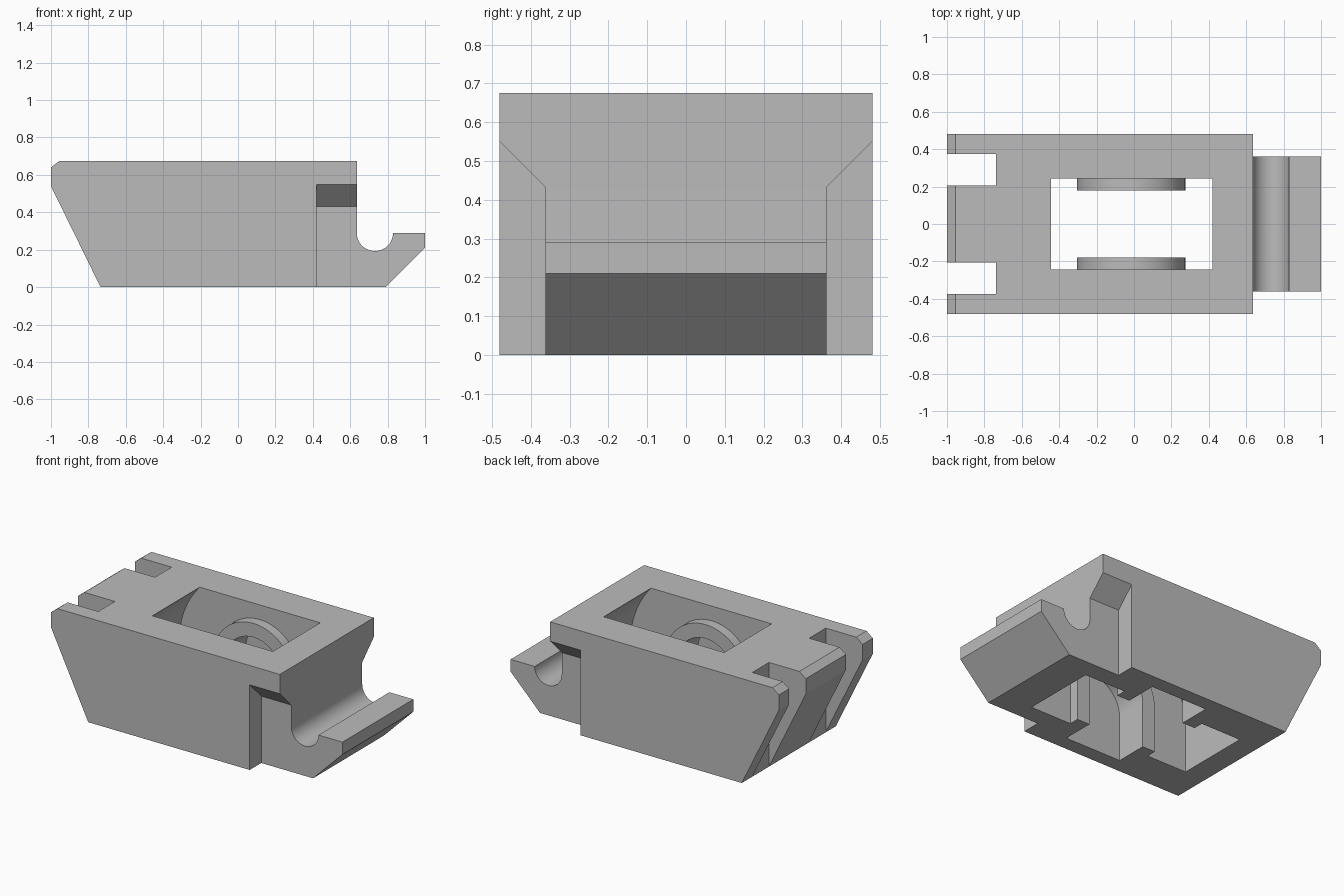
import bpy, bmesh, math
from mathutils import Vector

old = bpy.data.objects.get("Cube")
if old:
    bpy.data.objects.remove(old, do_unlink=True)

grey = bpy.data.materials.new("plain grey")
grey.use_nodes = True
colour = (0.5, 0.5, 0.5, 1)
grey.diffuse_color = colour
grey.node_tree.nodes["Principled BSDF"].inputs["Base Color"].default_value = colour


def prism(name, points, axis, low, high):
    """Extrude a closed profile along x (points y, z) or y (points x, z)."""
    bm = bmesh.new()
    place = (lambda a, b: (low, a, b)) if axis == "x" else (lambda a, b: (a, low, b))
    face = bm.faces.new([bm.verts.new(place(a, b)) for a, b in points])
    step = Vector((high - low, 0, 0)) if axis == "x" else Vector((0, high - low, 0))
    new = bmesh.ops.extrude_face_region(bm, geom=[face])["geom"]
    bmesh.ops.translate(bm, vec=step, verts=[v for v in new if isinstance(v, bmesh.types.BMVert)])
    bmesh.ops.recalc_face_normals(bm, faces=bm.faces)
    mesh = bpy.data.meshes.new(name)
    bm.to_mesh(mesh)
    bm.free()
    mesh.materials.append(grey)
    obj = bpy.data.objects.new(name, mesh)
    bpy.context.collection.objects.link(obj)
    return obj


def arc(cx, cz, radius, start, end, steps=40):
    angles = [math.radians(start + (end - start) * i / steps) for i in range(steps + 1)]
    return [(cx + radius * math.cos(a), cz + radius * math.sin(a)) for a in angles]


def arch(cx, cz, radius, bottom):
    return [(cx + radius, bottom)] + arc(cx, cz, radius, 0, 180) + [(cx - radius, bottom)]


def combine(body, tool, operation):
    mod = body.modifiers.new(tool.name, "BOOLEAN")
    mod.operation, mod.solver, mod.object = operation, "EXACT", tool
    bpy.context.view_layer.objects.active = body
    bpy.ops.object.modifier_apply(modifier=mod.name)
    bpy.data.objects.remove(tool, do_unlink=True)


# Block with sloped tail and grooved hook
axle_z = 0.29
profile = [(-0.735, 0), (0.79, 0), (1, 0.21), (1, axle_z)]
profile += arc(0.732, axle_z, 0.097, 0, -180)
profile += [(0.635, 0.675), (-0.955, 0.675), (-1, 0.64), (-1, 0.54)]
body = prism("roller_block", profile, "y", -0.48, 0.48)

# Side reliefs beside the hook, and tail slots
for side in (-1, 1):
    relief = [(0.362, -0.1), (0.362, 0.432), (0.6, 0.67), (0.6, -0.1)]
    combine(body, prism("relief_cutter", [(side * y, z) for y, z in relief], "x", 0.42, 1.2), "DIFFERENCE")
    slot = [(-1.1, -0.1), (-0.737, -0.1), (-0.737, 0.8), (-1.1, 0.8)]
    combine(body, prism("slot_cutter", slot, "y", side * 0.205, side * 0.375), "DIFFERENCE")

# Round wheel well, open above and below
combine(body, prism("wheel_well", arch(-0.012, axle_z, 0.578, -0.1), "y", -0.242, 0.242), "DIFFERENCE")

# Arched bosses on the well walls
for side in (-1, 1):
    combine(body, prism("boss", arch(-0.015, axle_z, 0.29, 0), "y", side * 0.178, side * 0.3), "UNION")

# Axle pocket, open below
combine(body, prism("axle_pocket", arch(-0.015, axle_z, 0.2, -0.1), "y", -0.385, 0.385), "DIFFERENCE")

bpy.ops.object.select_all(action="DESELECT")
body.select_set(True)
bpy.context.view_layer.objects.active = body
bpy.ops.object.shade_smooth_by_angle(angle=math.radians(20))
